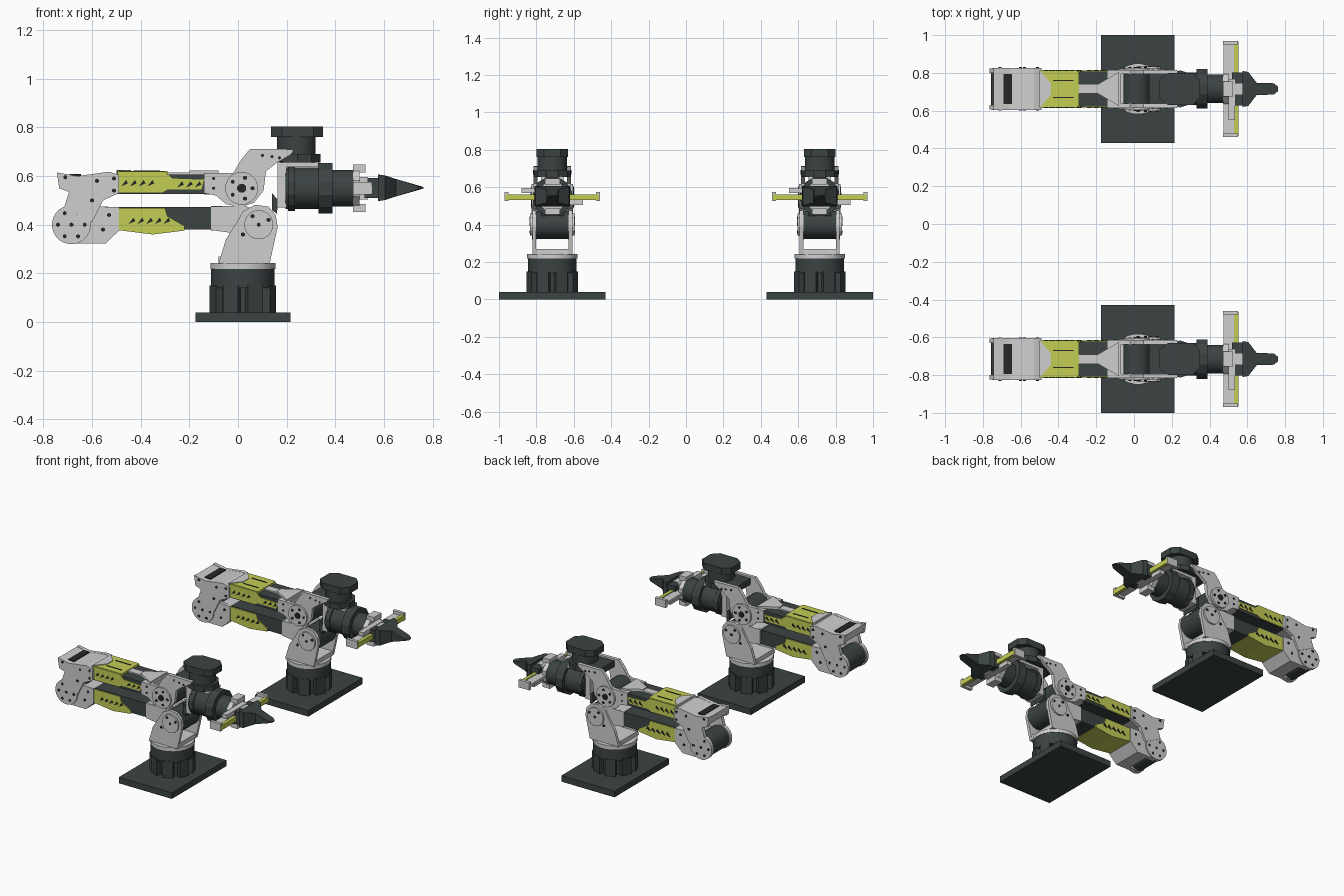
import bpy, bmesh, math

if "Cube" in bpy.data.objects:
    bpy.data.objects.remove(bpy.data.objects["Cube"])


def material(name, rgb):
    m = bpy.data.materials.new(name)
    m.use_nodes = True
    m.diffuse_color = (*rgb, 1)
    m.node_tree.nodes["Principled BSDF"].inputs["Base Color"].default_value = (*rgb, 1)
    return m


DARK = material("dark grey", (0.045, 0.056, 0.056))
LIGHT = material("light grey", (0.62, 0.62, 0.62))
LIME = material("lime yellow", (0.55, 0.61, 0.09))
BLACK = material("near black", (0.018, 0.02, 0.02))

arm = []


def prism(name, mat, pts, lo, hi, axis="y"):
    """Extrude a closed profile along an axis, from lo to hi."""
    place = {"x": lambda p, t: (t, p[0], p[1]),
             "y": lambda p, t: (p[0], t, p[1]),
             "z": lambda p, t: (p[0], p[1], t)}[axis]
    bm = bmesh.new()
    a = [bm.verts.new(place(p, lo)) for p in pts]
    b = [bm.verts.new(place(p, hi)) for p in pts]
    bm.faces.new(a)
    bm.faces.new(b[::-1])
    for i in range(len(pts)):
        j = (i + 1) % len(pts)
        bm.faces.new((a[j], a[i], b[i], b[j]))
    bmesh.ops.recalc_face_normals(bm, faces=bm.faces)
    mesh = bpy.data.meshes.new(name)
    bm.to_mesh(mesh)
    bm.free()
    mesh.materials.append(mat)
    ob = bpy.data.objects.new(name, mesh)
    bpy.context.collection.objects.link(ob)
    arm.append(ob)
    return ob


def box(name, mat, x0, x1, y0, y1, z0, z1):
    return prism(name, mat, [(x0, z0), (x1, z0), (x1, z1), (x0, z1)], y0, y1)


def ring(cx, cy, r, n=24):
    return [(cx + r * math.cos(math.tau * (i + .5) / n),
             cy + r * math.sin(math.tau * (i + .5) / n)) for i in range(n)]


def drum(name, mat, c, r, lo, hi, axis, n=24):
    ob = prism(name, mat, ring(*c, r, n), lo, hi, axis)
    bpy.ops.object.select_all(action="DESELECT")
    bpy.context.view_layer.objects.active = ob
    ob.select_set(True)
    bpy.ops.object.shade_smooth_by_angle(angle=math.radians(35))


def pair(name, mat, pts, inner, outer):
    """The same side plate on both sides of the arm."""
    for side, s in (("front", -1), ("back", 1)):
        prism(f"{side}_{name}", mat, pts, s * inner, s * outer)


def screws(name, spots, y, r=.009):
    for i, c in enumerate(spots):
        pair(f"{name}_screw_{i}", BLACK, ring(*c, r, 6), y, y + .003)


# Base plate and fluted pedestal
box("base_plate", DARK, -.175, .215, -.285, .285, 0, .04)
flutes = []
for k in range(8):
    for da, r in ((-14, .138), (14, .138), (17, .108), (28, .108)):
        t = math.radians(45 * k + 22.5 + da)
        flutes.append((.02 + r * math.cos(t), r * math.sin(t)))
prism("pedestal_buttresses", DARK, flutes, .04, .15, "z")
drum("pedestal_top", DARK, (.02, 0), .133, .14, .218, "z", 16)
drum("pedestal_collar", LIGHT, (.02, 0), .135, .218, .242, "z")

# Shoulder fork and its motor
shoulder = [(-.08, .24), (.13, .24), (.163, .39), (.155, .44), (.125, .475),
            (.07, .482), (.02, .455), (-.005, .41), (-.05, .34)]
pair("shoulder_plate", LIGHT, shoulder, .088, .107)
box("shoulder_floor", LIGHT, -.08, .13, -.09, .09, .24, .27)
drum("shoulder_motor", DARK, (.085, .4), .074, -.09, .09, "y")
pair("shoulder_cap", LIGHT, ring(.085, .4, .06, 16), .1, .118)
screws("shoulder", [(.085, .4), (.02, .36), (.06, .435), (.125, .42)], .118)

# Lower arm beam with its lime shell
lower_end = [(-.11, .378), (.02, .36), (.07, .4), (.07, .46), (.03, .478), (-.11, .475)]
prism("lower_arm_beam", DARK, [(-.5, .38), (-.11, .38), (-.11, .472), (-.5, .472)], -.088, .088)
pair("lower_arm_end_plate", LIGHT, lower_end, .07, .094)
box("lower_arm_end_bridge", LIGHT, -.11, -.03, -.08, .08, .376, .476)
lower_shell = [(-.495, .378), (-.35, .36), (-.22, .376), (-.22, .395),
               (-.29, .435), (-.3, .468), (-.495, .468)]
pair("lower_arm_lime_side", LIME, lower_shell, .08, .095)
prism("lower_arm_lime_belly", LIME, [(-.495, .392), (-.495, .378), (-.35, .36),
                                     (-.22, .376), (-.22, .392)], -.09, .09)

# Upper arm beam with lime cover
box("upper_arm_beam", DARK, -.5, -.13, -.092, .092, .527, .606)
upper_shell = [(-.495, .533), (-.31, .533), (-.29, .545), (-.15, .545), (-.14, .585),
               (-.27, .59), (-.3, .618), (-.495, .618)]
pair("upper_arm_lime_side", LIME, upper_shell, .085, .097)
box("upper_arm_lime_cover", LIME, -.495, -.29, -.09, .09, .6, .62)
box("upper_arm_cable_guide", LIGHT, -.29, -.1, -.025, .025, .6, .615)
for i, y in enumerate((-.045, .045)):
    box(f"cover_slot_{i}", BLACK, -.43, -.32, y - .003, y + .003, .62, .623)

# Dark vent cuts on the lime shells
for row, z, x0, n in (("upper_vent", .57, -.48, 4), ("upper_small_vent", .565, -.25, 3),
                      ("lower_vent", .415, -.45, 5)):
    for i in range(n):
        x = x0 + i * .036
        pair(f"{row}_{i}", BLACK, [(x, z - .012), (x + .028, z), (x + .02, z + .014)], .095, .1)

# Elbow: side plates, motor drum, cover and belly
pair("elbow_disc", LIGHT, ring(-.685, .4, .08), .085, .108)
pair("elbow_link_plate", LIGHT, [(-.745, .615), (-.735, .55), (-.695, .535), (-.715, .47),
                                 (-.6, .41), (-.555, .5), (-.49, .53), (-.49, .605),
                                 (-.53, .618), (-.66, .6)], .088, .112)
pair("elbow_lower_plate", LIGHT, [(-.69, .322), (-.545, .322), (-.49, .375), (-.49, .472),
                                  (-.58, .475), (-.66, .42)], .072, .1)
drum("elbow_motor", DARK, (-.685, .4), .073, -.09, .09, "y")
prism("elbow_cover", LIGHT, [(-.745, .612), (-.66, .6), (-.53, .616), (-.49, .605),
                             (-.49, .53), (-.69, .535), (-.735, .56)], -.09, .09)
prism("elbow_cover_nose", LIGHT, [(-.5, -.1), (-.44, -.03), (-.44, .03), (-.5, .1)],
      .6, .624, "z")
prism("elbow_belly", LIGHT, [(-.63, .322), (-.545, .322), (-.49, .375), (-.49, .472),
                             (-.56, .475), (-.6, .4)], -.08, .08)
box("elbow_cover_slot", BLACK, -.69, -.645, -.08, .08, .601, .608)
elbow_bolts = [(-.685 + .055 * math.cos(a), .4 + .055 * math.sin(a))
               for a in [math.tau * k / 6 for k in range(6)]]
screws("elbow", elbow_bolts + [(-.685, .4)], .108)
screws("elbow_link", [(-.71, .595), (-.58, .58), (-.51, .59), (-.51, .54), (-.6, .5)], .112)
screws("elbow_lower", [(-.555, .38), (-.53, .44)], .1)

# Wrist fork, raised to carry the upright motor
fork = [(-.14, .612), (-.14, .53), (-.09, .52), (-.05, .485), (.01, .472), (.065, .49),
        (.105, .54), (.115, .62), (.16, .655), (.22, .69), (.23, .71), (.05, .712),
        (.015, .67), (-.02, .612)]
pair("wrist_fork_plate", LIGHT, fork, .078, .1)
prism("wrist_fork_cover", LIGHT, [(-.2, -.02), (-.08, -.09), (-.08, .09), (-.2, .02)],
      .598, .622, "z")
box("wrist_fork_block", LIGHT, -.14, -.07, -.08, .08, .525, .61)
drum("wrist_motor", DARK, (.015, .55), .072, -.082, .082, "y")
pair("wrist_cap", LIGHT, ring(.015, .55, .068, 16), .09, .112)
fork_bolts = [(.015 + .045 * math.cos(a), .55 + .045 * math.sin(a))
              for a in [math.tau * k / 5 for k in range(5)]]
screws("wrist", fork_bolts, .112)
pair("wrist_hub", BLACK, ring(.015, .55, .02, 8), .112, .117)
screws("fork", [(-.1, .59), (-.1, .55), (.1, .685), (.14, .68), (.17, .675)], .1, .007)

# Upright motor
box("upright_motor_mount", DARK, .08, .21, -.078, .078, .66, .7)
prism("upright_motor_flange", DARK, ring(.245, 0, .098, 10), .655, .69, "z")
drum("upright_motor_body", DARK, (.24, 0), .08, .69, .765, "z")
prism("upright_motor_cap", DARK, [(.135, -.05), (.18, -.085), (.31, -.085), (.35, -.045),
                                  (.35, .045), (.31, .085), (.18, .085), (.135, .05)],
      .76, .803, "z")

# Forearm drum below the upright motor
box("forearm_back_bracket", LIGHT, .162, .2, -.06, .06, .47, .655)
box("forearm_top_bracket", LIGHT, .162, .33, -.06, .06, .638, .657)
prism("forearm_back_tab", DARK, [(.14, .53), (.165, .5), (.16, .445), (.14, .46)], -.06, .06)
drum("forearm_drum", DARK, (0, .55), .087, .195, .335, "x")
prism("forearm_rear_ring", DARK, ring(0, .55, .096, 12), .205, .235, "x")
prism("forearm_front_ring", DARK, ring(0, .55, .108, 12), .332, .388, "x")
drum("forearm_nose", DARK, (0, .55), .076, .385, .475, "x")

# Gripper: face plate, claws, rails and racks
prism("gripper_face_plate", LIGHT, ring(0, .55, .085, 8), .472, .5, "x")
for end, s in (("top", 1), ("bottom", -1)):
    zs = sorted((.55 + s * .065, .55 + s * .097))
    box(f"{end}_gripper_claw", LIGHT, .472, .525, -.04, .04, *zs)
box("gripper_rail", LIGHT, .475, .53, -.253, .253, .54, .556)
box("gripper_lime_strip", LIME, .53, .552, -.25, .25, .53, .562)
for side, s in (("front", -1), ("back", 1)):
    ys = sorted((s * .235, s * .255))
    box(f"{side}_rail_end", LIGHT, .472, .55, *ys, .525, .575)
    ys = sorted((s * .165, -s * .05))
    z = .55 - s * .033
    box(f"{side}_gripper_rack", LIGHT, .5, .535, *ys, z - .013, z + .013)
    ys = sorted((s * .03, s * .088))
    box(f"{side}_finger_carrier", DARK, .52, .59, *ys, .51, .59)
box("finger_bridge", LIGHT, .53, .585, -.03, .03, .51, .592)

# Closed fingers: tapered both in plan and in height
fingers = prism("fingers", DARK, [(.575, -.095), (.605, -.09), (.65, -.032), (.74, -.03),
                                  (.762, -.012), (.762, .012), (.74, .03), (.65, .032),
                                  (.605, .09), (.575, .095)], -.055, .055, "z")
for v in fingers.data.vertices:
    v.co.z = .552 + v.co.z * max(.06, 1 - max(0, v.co.x - .59) / .172)

# Two identical arms side by side
for ob in arm:
    twin = ob.copy()
    ob.name = "first_" + ob.name
    twin.name = "second_" + ob.name[6:]
    bpy.context.collection.objects.link(twin)
    ob.location.y = -.715
    twin.location.y = .715
